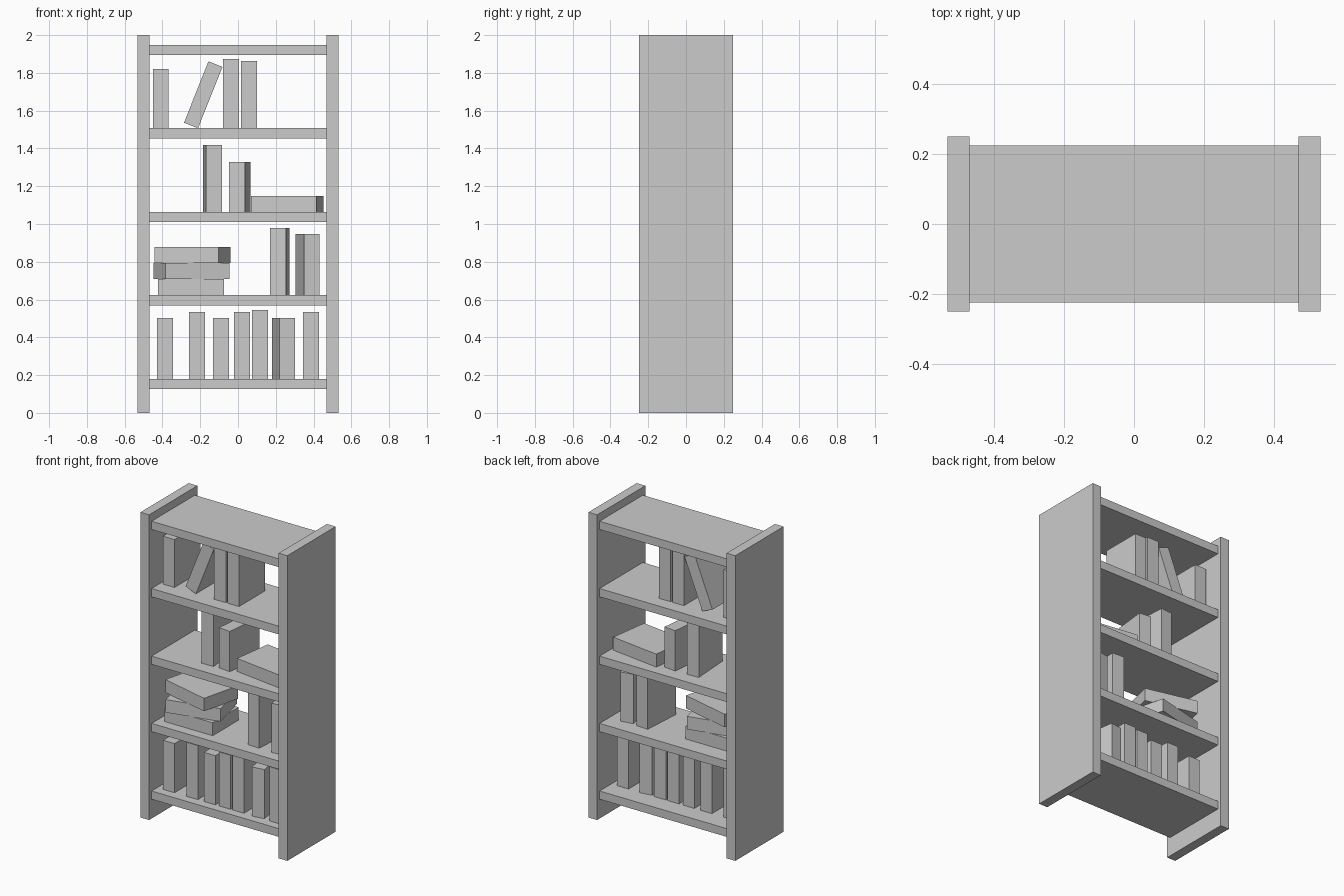
import bpy
from math import radians


def box(name, size, loc, rot=(0, 0, 0)):
    bpy.ops.mesh.primitive_cube_add(size=1, location=loc, rotation=[radians(a) for a in rot])
    ob = bpy.context.object
    ob.name = name
    ob.scale = size
    bpy.ops.object.transform_apply(location=False, rotation=False, scale=True)
    return ob


# side panels
for side, s in (("left", -1), ("right", 1)):
    box(f"{side}_panel", (0.063, 0.5, 2.0), (s * 0.501, 0, 1.0))

# shelves (top surface heights)
SHELF_T = 0.054
tops = [0.180, 0.623, 1.064, 1.507, 1.948]
for i, z in enumerate(tops):
    box(f"shelf_{i + 1}", (0.94, 0.448, SHELF_T), (0, 0, z - SHELF_T / 2))

THICK, DEPTH, LENGTH = 0.084, 0.268, 0.35

# upright books: shelf, x, y, height, turn about z
upright = [
    (0, -0.386, -0.032, 0.322, 0), (0, -0.217, -0.032, 0.354, 0),
    (0, -0.090, -0.032, 0.322, 0), (0, 0.021, -0.032, 0.354, 0),
    (0, 0.117, -0.032, 0.364, 0), (0, 0.241, -0.032, 0.322, 8.6),
    (0, 0.387, -0.032, 0.354, 0),
    (1, 0.221, -0.008, 0.355, -3.8), (1, 0.368, -0.012, 0.323, 10),
    (2, -0.135, 0, 0.354, 3.4), (2, 0.009, 0, 0.264, -6.2),
    (3, -0.409, 0, 0.314, 0), (3, -0.037, 0, 0.366, 0), (3, 0.059, 0, 0.355, 0),
]
for i, (s, x, y, h, turn) in enumerate(upright):
    box(f"upright_book_{i + 1}", (THICK, DEPTH, h), (x, y, tops[s] + h / 2), (0, 0, turn))

# leaning book on the top row
box("leaning_book", (0.080, DEPTH, LENGTH), (-0.184, 0, 1.684), (0, 21.7, 0))

# lying books: shelf, level in stack, x, y, turn about z
lying = [
    (1, 0, -0.248, -0.024, 0), (1, 1, -0.246, -0.028, 13.7),
    (1, 2, -0.241, -0.032, -14), (2, 0, 0.260, 0, -8),
]
for i, (s, level, x, y, turn) in enumerate(lying):
    z = tops[s] + (level + 0.5) * 0.085
    box(f"lying_book_{i + 1}", (LENGTH, DEPTH, 0.085), (x, y, z), (0, 0, turn))
